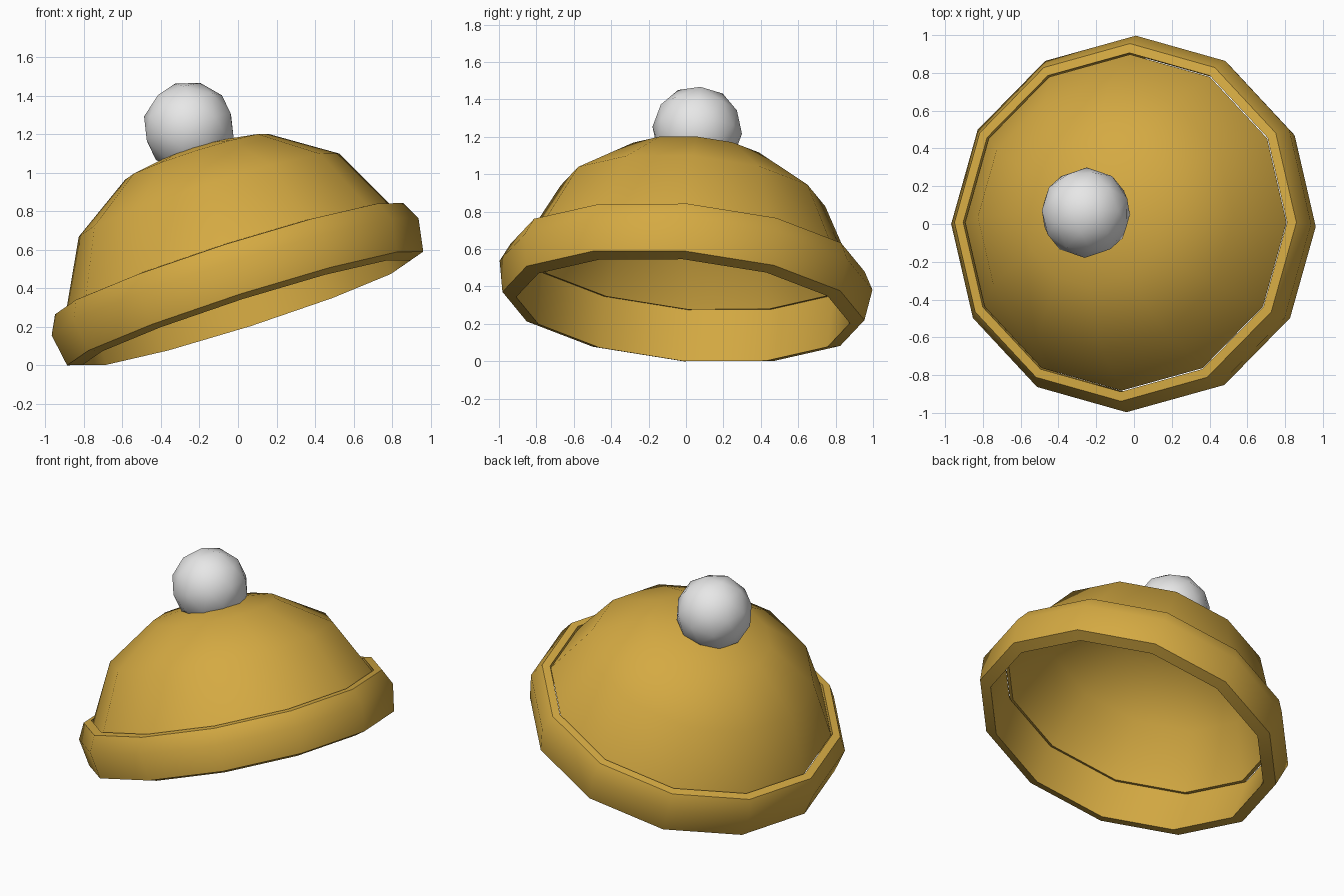
import bpy, bmesh, math
from mathutils import Matrix, Vector

if "Cube" in bpy.data.objects:
    bpy.data.objects.remove(bpy.data.objects["Cube"])

SIDES = 12
# The hat sits tilted: right side raised, back slightly lowered
TILT = (Matrix.Translation((0.119, -0.036, 0.039))
        @ Matrix.Rotation(math.radians(-17.7), 4, 'Y')
        @ Matrix.Rotation(math.radians(-4.7), 4, 'X'))


def material(name, rgb):
    m = bpy.data.materials.new(name)
    m.diffuse_color = (*rgb, 1)
    m.use_nodes = True
    m.node_tree.nodes["Principled BSDF"].inputs["Base Color"].default_value = m.diffuse_color
    return m


gold = material("mustard wool", (0.66, 0.40, 0.055))
white = material("white wool", (0.80, 0.80, 0.80))


def finish(bm, name, mat):
    bmesh.ops.recalc_face_normals(bm, faces=bm.faces)
    mesh = bpy.data.meshes.new(name)
    bm.to_mesh(mesh)
    bm.free()
    mesh.materials.append(mat)
    obj = bpy.data.objects.new(name, mesh)
    bpy.context.collection.objects.link(obj)
    bpy.ops.object.select_all(action='DESELECT')
    obj.select_set(True)
    bpy.context.view_layer.objects.active = obj
    bpy.ops.object.shade_smooth_by_angle(angle=math.radians(45))
    return obj


def lathe(name, profile, mat, closed):
    """Spin a (radius, height) profile around the hat's axis."""
    bm = bmesh.new()
    verts = [bm.verts.new((r, 0, z)) for r, z in profile]
    edges = [bm.edges.new(p) for p in zip(verts, verts[1:])]
    if closed:
        edges.append(bm.edges.new((verts[-1], verts[0])))
    bmesh.ops.spin(bm, geom=verts + edges, axis=(0, 0, 1), cent=(0, 0, 0),
                   angle=math.tau, steps=SIDES, use_duplicate=False)
    bmesh.ops.remove_doubles(bm, verts=bm.verts, dist=0.0005)
    bm.transform(TILT)
    return finish(bm, name, mat)


# Crown: thin domed shell with an open underside
lathe("crown", [(0, 1.168), (0.39, 1.10), (0.71, 0.89), (0.893, 0.535),
                (0.87, 0.53), (0.69, 0.875), (0.38, 1.08), (0, 1.148)],
      gold, False)

# Folded brim: thick band around the opening
lathe("brim", [(0.895, 0.247), (0.971, 0.27), (1.0, 0.443), (0.95, 0.542),
               (0.90, 0.548)], gold, True)

# Pompom on top
bm = bmesh.new()
bmesh.ops.create_icosphere(bm, subdivisions=2, radius=0.24)
bm.transform(Matrix.Translation((-0.255, 0.06, 1.235)) @ TILT.to_3x3().to_4x4())
finish(bm, "pompom", white)
